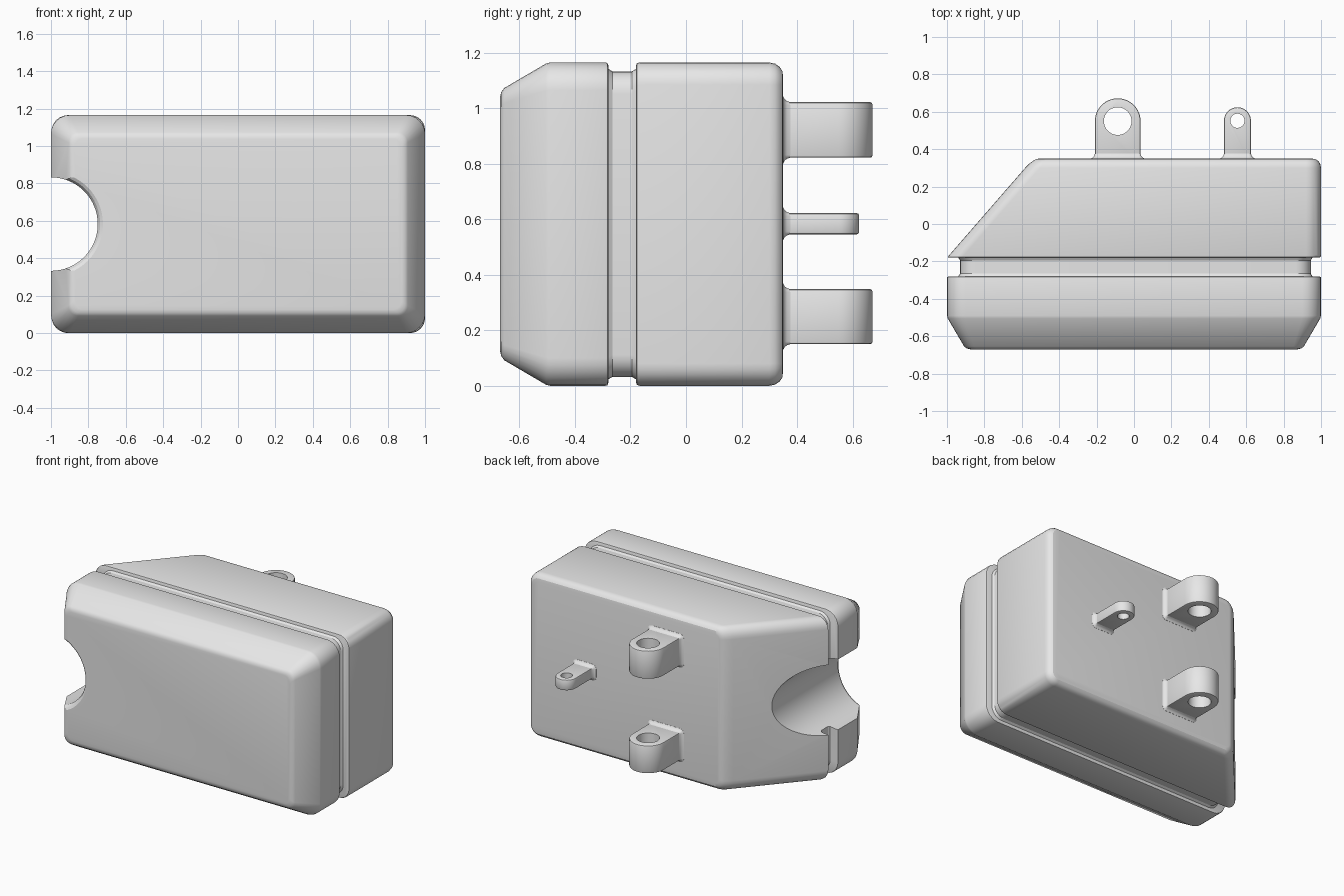
import bpy, bmesh
from math import cos, sin, pi, radians

old = bpy.data.objects.get("Cube")
if old:
    bpy.data.objects.remove(old, do_unlink=True)

HEIGHT = 1.165
GREY = (0.8, 0.8, 0.8, 1)
grey = bpy.data.materials.new("plain grey")
grey.use_nodes = True
grey.diffuse_color = GREY
grey.node_tree.nodes["Principled BSDF"].inputs["Base Color"].default_value = GREY


def loft(name, rings, material=grey):
    """Skin a closed solid through rings of 3D points."""
    bm = bmesh.new()
    loops = [[bm.verts.new(p) for p in ring] for ring in rings]
    for a, b in zip(loops, loops[1:]):
        for i in range(len(a)):
            j = (i + 1) % len(a)
            bm.faces.new((a[i], a[j], b[j], b[i]))
    bm.faces.new(loops[0])
    bm.faces.new(loops[-1])
    bmesh.ops.recalc_face_normals(bm, faces=bm.faces)
    mesh = bpy.data.meshes.new(name)
    bm.to_mesh(mesh)
    bm.free()
    obj = bpy.data.objects.new(name, mesh)
    bpy.context.collection.objects.link(obj)
    mesh.materials.append(material)
    return obj


def rounded(y, x0, x1, z0, z1, r, steps=6):
    """Rounded rectangle at depth y."""
    corners = [(x1 - r, z1 - r), (x0 + r, z1 - r), (x0 + r, z0 + r), (x1 - r, z0 + r)]
    return [(cx + r * cos((k + s / steps) * pi / 2), y, cz + r * sin((k + s / steps) * pi / 2))
            for k, (cx, cz) in enumerate(corners) for s in range(steps + 1)]


def circle_y(y, x, z, r, n=64):
    return [(x + r * cos(2 * pi * i / n), y, z + r * sin(2 * pi * i / n)) for i in range(n)]


def circle_z(z, x, y, r, n=40):
    return [(x + r * cos(2 * pi * i / n), y + r * sin(2 * pi * i / n), z) for i in range(n)]


def select(obj):
    bpy.ops.object.select_all(action='DESELECT')
    obj.select_set(True)
    bpy.context.view_layer.objects.active = obj


def apply(obj, kind, **settings):
    select(obj)
    mod = obj.modifiers.new(kind.lower(), kind)
    for key, value in settings.items():
        setattr(mod, key, value)
    bpy.ops.object.modifier_apply(modifier=mod.name)


def cut(obj, cutter):
    apply(obj, 'BOOLEAN', object=cutter, operation='DIFFERENCE', solver='EXACT')


def smooth(obj, angle=25):
    select(obj)
    bpy.ops.object.shade_smooth_by_angle(angle=radians(angle))


# Front cover with chamfered, softened rim: (depth, inset, corner radius)
cover = loft("front_cover", [
    rounded(y, -1 + i, 1 - i, i, HEIGHT - i, r) for y, i, r in (
        (-0.67, 0.125, 0.05), (-0.666, 0.107, 0.05), (-0.655, 0.092, 0.055),
        (-0.505, 0.004, 0.098), (-0.49, 0, 0.1), (-0.29, 0, 0.1),
        (-0.283, 0.002, 0.098), (-0.28, 0.01, 0.09))])

# Recessed neck between the two halves
neck = loft("groove_neck", [
    rounded(y, -0.93 - f, 0.945 + f, 0.032 - f, HEIGHT - 0.032 + f, 0.08)
    for y, f in ((-0.285, 0.012), (-0.265, 0), (-0.195, 0), (-0.175, 0.012))])

# Rear housing with one slanted side
def slant(y):
    return -1 + 0.87 * (y + 0.18)

housing = loft("rear_housing", [
    rounded(y, slant(y) + 0.6 * i, 1 - i, i, HEIGHT - i, r) for y, i, r in (
        (-0.18, 0.012, 0.07), (-0.177, 0.003, 0.08), (-0.168, 0, 0.08),
        (0.30, 0, 0.08), (0.321, 0.004, 0.076), (0.337, 0.015, 0.065),
        (0.347, 0.03, 0.05), (0.35, 0.052, 0.035))])

# Half-round channel through the right side, flared at the front
mid = HEIGHT / 2
channel = loft("channel_cutter", [
    circle_y(y, -1, mid, r) for y, r in (
        (-0.7, 0.29), (-0.67, 0.278), (-0.66, 0.263), (-0.635, 0.25), (0.6, 0.25))])
for part in (cover, neck, housing):
    cut(part, channel)
    smooth(part)
bpy.data.objects.remove(channel, do_unlink=True)


def lug(name, x, y, radius, hole, z0, z1):
    """Round-ended mounting lug with a vertical hole and a flared foot."""
    outline = [(x + radius, 0.32)]
    outline += [(x + radius * cos(a * pi / 24), y + radius * sin(a * pi / 24)) for a in range(25)]
    outline.append((x - radius, 0.32))
    body = loft(name, [[(px, py, z) for px, py in outline] for z in (z0, z1)])
    apply(body, 'BEVEL', width=0.008, segments=2, limit_method='ANGLE', angle_limit=radians(40))
    drill = loft("drill", [circle_z(z, x, y, hole) for z in (z0 - 0.1, z1 + 0.1)])
    cut(body, drill)
    bpy.data.objects.remove(drill, do_unlink=True)
    smooth(body)
    foot = loft(name + "_foot", [
        rounded(d, x - radius - f, x + radius + f, z0 - f, z1 + f, 0.01 + f, 3)
        for d, f in ((0.34, 0.022), (0.351, 0.02), (0.356, 0.01), (0.364, 0.004), (0.376, 0))])
    smooth(foot, 40)


lug("lower_lug", -0.087, 0.55, 0.122, 0.074, 0.15, 0.348)
lug("upper_lug", -0.087, 0.55, 0.122, 0.074, 0.822, 1.022)
lug("small_lug", 0.553, 0.552, 0.072, 0.038, 0.546, 0.622)
